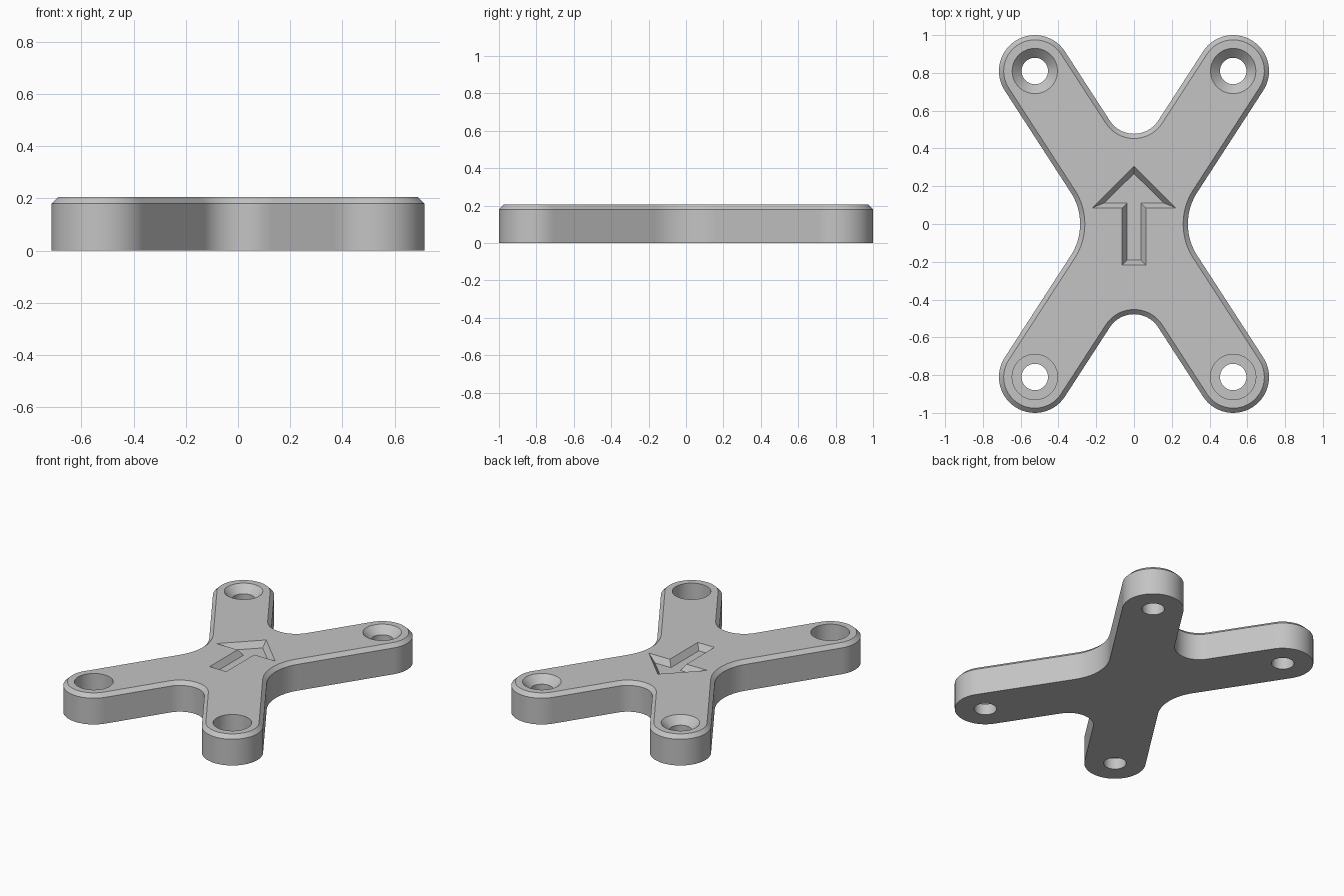
import bpy, bmesh
from math import atan2, cos, sin, pi, hypot

HEIGHT, CHAMFER = 0.205, 0.025
TIP_X, TIP_Y, TIP_R = 0.525, 0.81, 0.19
SIDE_R, END_R = 0.307, 0.153
HOLE_R, HEAD_R = 0.07, 0.12

if "Cube" in bpy.data.objects:
    bpy.data.objects.remove(bpy.data.objects["Cube"])

grey = bpy.data.materials.new("plain grey")
grey.use_nodes = True
grey.diffuse_color = (0.55, 0.55, 0.55, 1)
grey.node_tree.nodes["Principled BSDF"].inputs["Base Color"].default_value = grey.diffuse_color


def arc(cx, cy, r, start, end, n):
    return [(cx + r * cos(start + (end - start) * i / n),
             cy + r * sin(start + (end - start) * i / n)) for i in range(n + 1)]


def outline(inset):
    """Four-armed plate outline: round tips joined by fillets."""
    a, q = atan2(TIP_Y, TIP_X), pi / 2
    side = (TIP_R + SIDE_R) / sin(a)
    end = (TIP_R + END_R) / cos(a)
    half = arc(side, 0, SIDE_R + inset, 3 * q - a, a + q, 16)
    half += arc(TIP_X, TIP_Y, TIP_R - inset, a - q, a + q, 28)
    half += arc(0, end, END_R + inset, a - q, -q - a, 20)
    half += arc(-TIP_X, TIP_Y, TIP_R - inset, q - a, 3 * q - a, 28)
    return half + [(-x, -y) for x, y in half]


def stack(bm, levels):
    """Closed solid through matching loops, listed from bottom to top."""
    rings = [[bm.verts.new((x, y, z)) for x, y in loop] for loop, z in levels]
    bm.faces.new(rings[0][::-1])
    bm.faces.new(rings[-1])
    for low, high in zip(rings, rings[1:]):
        for i in range(len(low)):
            j = (i + 1) % len(low)
            bm.faces.new((low[i], low[j], high[j], high[i]))


def finish(bm, name):
    bmesh.ops.recalc_face_normals(bm, faces=bm.faces)
    mesh = bpy.data.meshes.new(name)
    bm.to_mesh(mesh)
    bm.free()
    mesh.materials.append(grey)
    ob = bpy.data.objects.new(name, mesh)
    bpy.context.collection.objects.link(ob)
    return ob


# Plate with chamfered top rim
bm = bmesh.new()
stack(bm, [(outline(0), 0), (outline(0), HEIGHT - CHAMFER), (outline(CHAMFER), HEIGHT)])
plate = finish(bm, "mounting_plate")

# Screw holes: countersunk at the back, counterbored at the front
bm = bmesh.new()
sink = HEAD_R - HOLE_R
back = [(HOLE_R, -0.1), (HOLE_R, HEIGHT - sink), (HEAD_R, HEIGHT), (HEAD_R, HEIGHT + 0.1)]
front = [(HOLE_R, -0.1), (HOLE_R, 0.075), (HEAD_R, 0.075), (HEAD_R, HEIGHT + 0.1)]
for sx in (-1, 1):
    for sy, profile in ((1, back), (-1, front)):
        stack(bm, [(arc(sx * TIP_X, sy * TIP_Y, r, 0, 2 * pi, 48)[:-1], z) for r, z in profile])
holes = finish(bm, "screw_hole_cutter")

# Arrow recess with sloping walls
bm = bmesh.new()
right = [(0.063, -0.217), (0.063, 0.085), (0.222, 0.085)]
arrow = right + [(0, 0.305)] + [(-x, y) for x, y in reversed(right)]
stack(bm, [(arrow, HEIGHT), (arrow, HEIGHT + 0.1)])
bmesh.ops.recalc_face_normals(bm, faces=bm.faces)
floor = [f for f in bm.faces if f.normal.z < -0.9]
bmesh.ops.inset_region(bm, faces=floor, thickness=0.027, depth=0.04,
                       use_even_offset=True, use_boundary=True)
recess = finish(bm, "arrow_recess_cutter")

# Cut the plate and drop the cutters
bpy.ops.object.select_all(action='DESELECT')
bpy.context.view_layer.objects.active = plate
plate.select_set(True)
for cutter in (holes, recess):
    cutter.hide_render = True
    mod = plate.modifiers.new(cutter.name, 'BOOLEAN')
    mod.operation, mod.solver, mod.object = 'DIFFERENCE', 'EXACT', cutter
    bpy.ops.object.modifier_apply(modifier=mod.name)
    bpy.data.objects.remove(cutter)

bpy.ops.object.shade_smooth_by_angle(angle=pi / 6)
